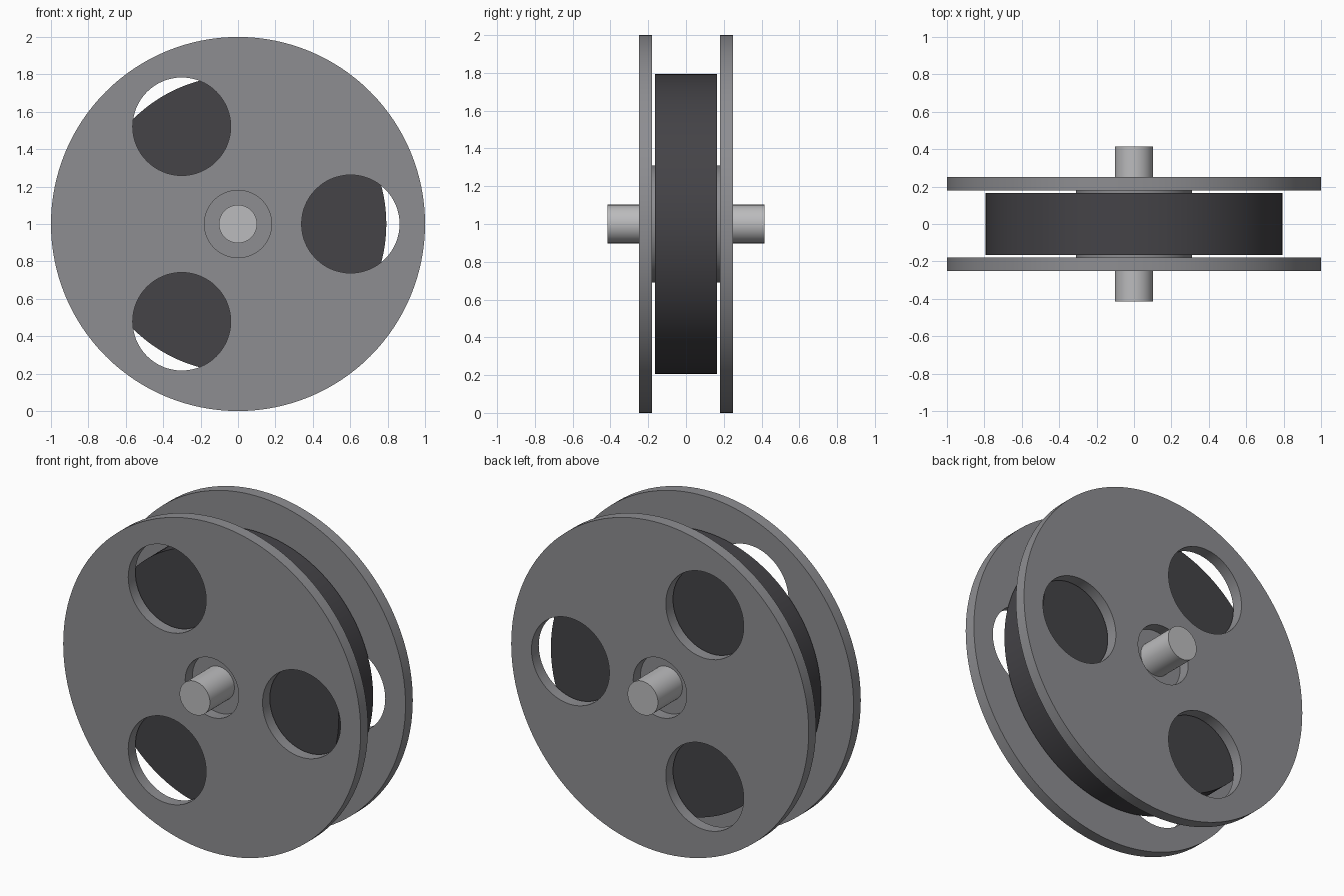
import bpy
from math import cos, sin, pi, radians

cube = bpy.data.objects.get("Cube")
if cube:
    bpy.data.objects.remove(cube, do_unlink=True)


def material(name, color):
    mat = bpy.data.materials.new(name)
    mat.use_nodes = True
    mat.diffuse_color = color
    mat.node_tree.nodes["Principled BSDF"].inputs["Base Color"].default_value = color
    return mat


flange_grey = material("flange grey", (0.27, 0.27, 0.285, 1))
tape_black = material("tape charcoal", (0.058, 0.056, 0.063, 1))
axle_silver = material("axle silver", (0.5, 0.5, 0.51, 1))


def disc(name, radius, width, mat=None, x=0, y=0, z=1, sides=128):
    """Cylinder lying along the y axis."""
    bpy.ops.mesh.primitive_cylinder_add(vertices=sides, radius=radius, depth=width,
                                        location=(x, y, z), rotation=(pi / 2, 0, 0))
    obj = bpy.context.object
    obj.name = name
    if mat:
        obj.data.materials.append(mat)
    return obj


def smooth(obj):
    bpy.ops.object.select_all(action='DESELECT')
    obj.select_set(True)
    bpy.context.view_layer.objects.active = obj
    bpy.ops.object.shade_smooth_by_angle(angle=radians(30))


def cut(obj, cutter):
    bpy.context.view_layer.objects.active = obj
    mod = obj.modifiers.new("hole", 'BOOLEAN')
    mod.operation = 'DIFFERENCE'
    mod.solver = 'EXACT'
    mod.object = cutter
    bpy.ops.object.modifier_apply(modifier=mod.name)
    bpy.data.objects.remove(cutter, do_unlink=True)


# Two side flanges, each with three windows and a centre bore
for name, y in (("front_flange", -0.215), ("back_flange", 0.215)):
    flange = disc(name, 1, 0.07, flange_grey, y=y)
    cut(flange, disc("bore_cutter", 0.18, 0.3, y=y, sides=64))
    for i in range(3):
        a = i * 2 * pi / 3
        cut(flange, disc("window_cutter", 0.262, 0.3, x=0.602 * cos(a), y=y,
                         z=1 + 0.602 * sin(a), sides=64))
    smooth(flange)

# Hub joining the flanges, wound tape and through axle
smooth(disc("hub", 0.31, 0.36, flange_grey))
smooth(disc("wound_tape", 0.793, 0.33, tape_black))
smooth(disc("axle", 0.102, 0.83, axle_silver, sides=64))
